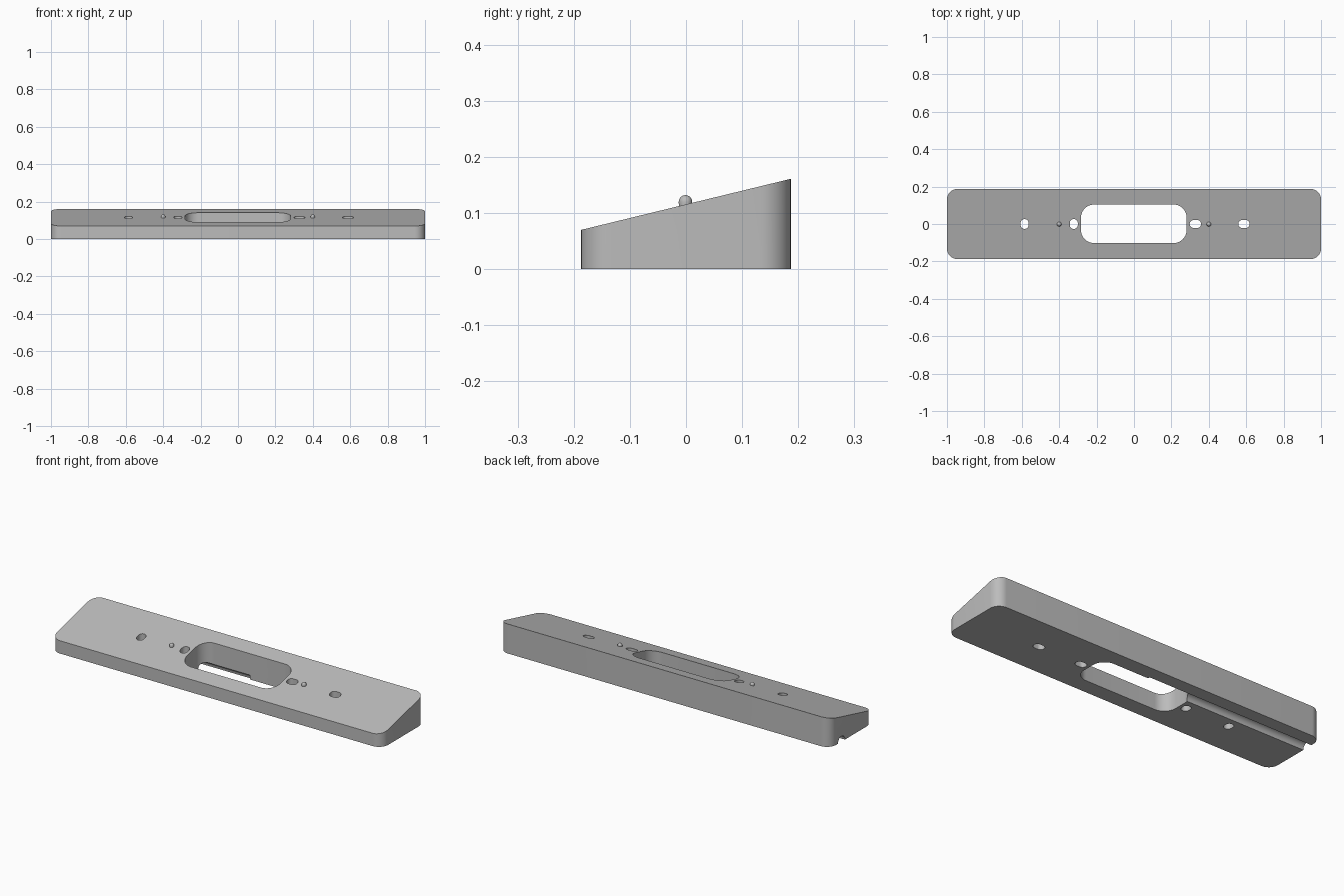
import bpy, bmesh
from math import sin, cos, pi, atan2
from mathutils import Matrix

if "Cube" in bpy.data.objects:
    bpy.data.objects.remove(bpy.data.objects["Cube"], do_unlink=True)

grey = bpy.data.materials.new("plain grey")
grey.use_nodes = True
colour = (0.5, 0.5, 0.5, 1)
grey.diffuse_color = colour
grey.node_tree.nodes["Principled BSDF"].inputs["Base Color"].default_value = colour


def finish(name, bm):
    bmesh.ops.recalc_face_normals(bm, faces=bm.faces)
    mesh = bpy.data.meshes.new(name)
    bm.to_mesh(mesh)
    bm.free()
    mesh.materials.append(grey)
    obj = bpy.data.objects.new(name, mesh)
    bpy.context.collection.objects.link(obj)
    return obj


def rounded_block(name, cx, cy, w, d, r, z0, top, steps=10):
    """Rounded rectangle extruded up to the height given by top(y)."""
    bm = bmesh.new()
    ring = []
    for q, (sx, sy) in enumerate(((1, 1), (-1, 1), (-1, -1), (1, -1))):
        for i in range(steps + 1):
            a = (q + i / steps) * pi / 2
            ring.append((cx + sx * (w / 2 - r) + r * cos(a),
                         cy + sy * (d / 2 - r) + r * sin(a)))
    low = [bm.verts.new((x, y, z0)) for x, y in ring]
    high = [bm.verts.new((x, y, top(y))) for x, y in ring]
    bm.faces.new(low)
    bm.faces.new(high)
    for i in range(len(ring)):
        j = (i + 1) % len(ring)
        bm.faces.new((low[i], low[j], high[j], high[i]))
    return finish(name, bm)


def cut(target, cutter):
    mod = target.modifiers.new(cutter.name, "BOOLEAN")
    mod.operation = "DIFFERENCE"
    mod.solver = "EXACT"
    mod.object = cutter
    bpy.context.view_layer.objects.active = target
    bpy.ops.object.modifier_apply(modifier=mod.name)
    bpy.data.objects.remove(cutter, do_unlink=True)


def smooth(obj):
    bpy.ops.object.select_all(action="DESELECT")
    obj.select_set(True)
    bpy.context.view_layer.objects.active = obj
    bpy.ops.object.shade_smooth_by_angle(angle=0.5)


# Sloping wedge body with rounded corners
DEPTH, FRONT, BACK = 0.374, 0.07, 0.161
slope = (BACK - FRONT) / DEPTH
body = rounded_block("wedge_body", 0, 0, 2, DEPTH, 0.055, 0,
                     lambda y: FRONT + slope * (y + DEPTH / 2))


def through(y):
    return 0.3


# Central window, then round-ended screw slots
cut(body, rounded_block("window", -0.001, 0.001, 0.565, 0.206, 0.07, -0.1, through))
for x, w, d in ((-0.585, 0.043, 0.052), (-0.322, 0.043, 0.052),
                (0.328, 0.06, 0.042), (0.588, 0.06, 0.042)):
    cut(body, rounded_block("slot", x, 0, w, d, 0.0205, -0.1, through))

# Arched cable channel underneath, from the window out through one end
bm = bmesh.new()
bmesh.ops.create_cone(bm, cap_ends=True, segments=32, radius1=0.03, radius2=0.03,
                      depth=1.1, matrix=Matrix.Translation((-0.55, 0.086, 0))
                      @ Matrix.Rotation(pi / 2, 4, "Y"))
cut(body, finish("channel", bm))
smooth(body)

# Small domed pegs on the sloping top
for side, x in (("right", -0.4), ("left", 0.4)):
    bm = bmesh.new()
    bmesh.ops.create_uvsphere(bm, u_segments=20, v_segments=12, radius=0.012,
                              matrix=Matrix.Translation((x, -0.001, 0.12)))
    for v in bm.verts:  # stretch the lower half down into the body
        if v.co.z < 0.119:
            v.co.z -= 0.01
    smooth(finish(side + "_peg", bm))
